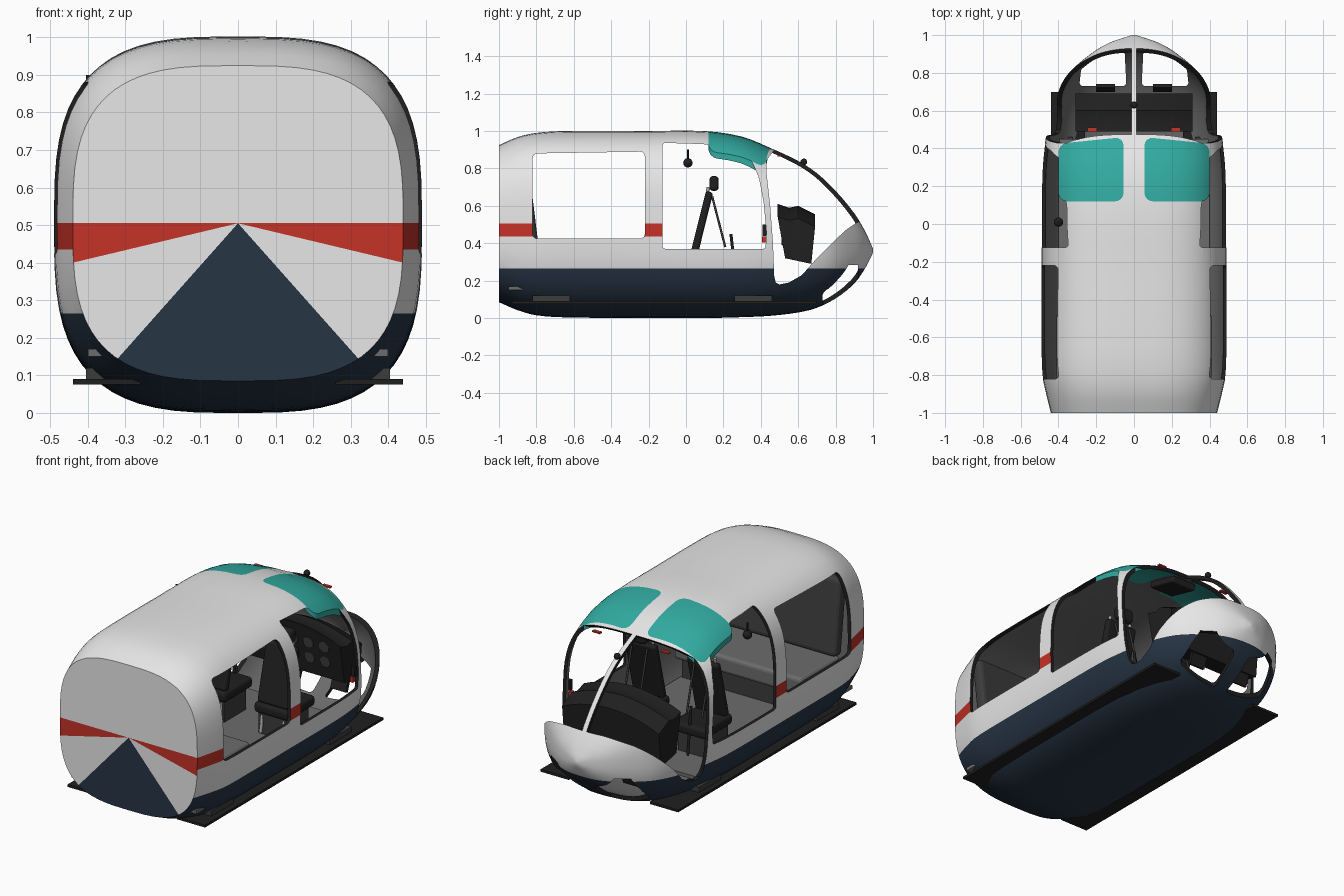
import bpy, bmesh
from math import cos, sin, pi, radians, atan2
from mathutils import Vector, Matrix

cube = bpy.data.objects.get("Cube")
if cube:
    bpy.data.objects.remove(cube)

COLOURS = {"white": (.8, .8, .8), "navy": (.02, .035, .06), "red": (.56, .032, .02),
           "teal": (.032, .41, .36), "black": (.014, .014, .014),
           "dark_grey": (.045, .045, .045), "interior_grey": (.15, .15, .15),
           "metal": (.4, .4, .4)}
NAMES = list(COLOURS)
MATS = []
for name, rgb in COLOURS.items():
    m = bpy.data.materials.new(name)
    m.use_nodes = True
    m.diffuse_color = (*rgb, 1)
    m.node_tree.nodes["Principled BSDF"].inputs["Base Color"].default_value = (*rgb, 1)
    MATS.append(m)


def finish(bm, name, colour=None):
    """Turn a bmesh into an object; all objects share one slot list."""
    if colour:
        for f in bm.faces:
            f.material_index = NAMES.index(colour)
    me = bpy.data.meshes.new(name)
    bm.to_mesh(me)
    bm.free()
    for m in MATS:
        me.materials.append(m)
    ob = bpy.data.objects.new(name, me)
    bpy.context.collection.objects.link(ob)
    return ob


def activate(ob):
    bpy.ops.object.select_all(action='DESELECT')
    ob.select_set(True)
    bpy.context.view_layer.objects.active = ob


def smooth(ob, angle=32):
    activate(ob)
    bpy.ops.object.shade_smooth_by_angle(angle=radians(angle))


def boolean(ob, cutter, operation='DIFFERENCE'):
    activate(ob)
    mod = ob.modifiers.new("cut", 'BOOLEAN')
    mod.operation, mod.solver, mod.object = operation, 'EXACT', cutter
    bpy.ops.object.modifier_apply(modifier=mod.name)
    bpy.data.objects.remove(cutter)


def prism(name, pts, a, b, axis='X', r=0, colour="black"):
    """Extrude an outline along an axis, rounding its corners."""
    place = (lambda u, v: (a, u, v)) if axis == 'X' else (lambda u, v: (u, v, a))
    move = Vector((b - a, 0, 0) if axis == 'X' else (0, 0, b - a))
    bm = bmesh.new()
    face = bm.faces.new([bm.verts.new(place(u, v)) for u, v in pts])
    ext = bmesh.ops.extrude_face_region(bm, geom=[face])["geom"]
    bmesh.ops.translate(bm, vec=move, verts=[g for g in ext if isinstance(g, bmesh.types.BMVert)])
    if r:
        sides = [e for e in bm.edges
                 if abs((e.verts[0].co - e.verts[1].co).normalized().dot(move.normalized())) > .99]
        bmesh.ops.bevel(bm, geom=sides, offset=r, segments=4, profile=.5, affect='EDGES', clamp_overlap=True)
    bmesh.ops.recalc_face_normals(bm, faces=bm.faces[:])
    return finish(bm, name, colour)


def box(name, centre, size, colour, tilt=0, r=0):
    bm = bmesh.new()
    bmesh.ops.create_cube(bm, size=1)
    bmesh.ops.scale(bm, vec=size, verts=bm.verts)
    if r:
        bmesh.ops.bevel(bm, geom=bm.edges[:], offset=r, segments=3, profile=.5, affect='EDGES')
    bmesh.ops.transform(bm, matrix=Matrix.Translation(centre) @ Matrix.Rotation(radians(tilt), 4, 'X'), verts=bm.verts)
    return finish(bm, name, colour)


def rod(name, a, b, radius, colour, sides=10):
    a, b = Vector(a), Vector(b)
    bm = bmesh.new()
    bmesh.ops.create_cone(bm, cap_ends=True, segments=sides, radius1=radius, radius2=radius, depth=(b - a).length)
    rot = (b - a).to_track_quat('Z', 'Y').to_matrix().to_4x4()
    bmesh.ops.transform(bm, matrix=Matrix.Translation((a + b) / 2) @ rot, verts=bm.verts)
    ob = finish(bm, name, colour)
    smooth(ob, 40)


def ball(name, centre, radius, colour):
    bm = bmesh.new()
    bmesh.ops.create_uvsphere(bm, u_segments=14, v_segments=8, radius=radius)
    bmesh.ops.translate(bm, vec=centre, verts=bm.verts)
    smooth(finish(bm, name, colour), 60)


# Hull stations: y, half width, top, bottom, height of widest point
STATIONS = [(-1, .44, .925, .085, .505), (-.9, .465, .968, .042, .505), (-.8, .485, .99, .015, .505),
            (-.65, .49, 1, .004, .505), (-.2, .49, 1, 0, .505), (.1, .49, 1, 0, .5),
            (.3, .485, .97, .005, .49), (.45, .468, .91, .012, .47), (.6, .437, .84, .03, .44),
            (.7, .405, .775, .055, .42), (.8, .345, .68, .105, .4), (.9, .23, .56, .185, .385),
            (.96, .13, .46, .27, .37), (1, .01, .37, .35, .36)]
SEG = 64


def smooth_rows(rows, steps=3):
    out = []
    for i in range(len(rows) - 1):
        p = [Vector(rows[min(max(i + k, 0), len(rows) - 1)]) for k in (-1, 0, 1, 2)]
        m1 = (p[2] - p[0]) * ((p[2][0] - p[1][0]) / (p[2][0] - p[0][0]))
        m2 = (p[3] - p[1]) * ((p[2][0] - p[1][0]) / (p[3][0] - p[1][0]))
        for s in range(steps):
            t = s / steps
            out.append(p[1] * (2*t**3 - 3*t*t + 1) + m1 * (t**3 - 2*t*t + t)
                       + p[2] * (3*t*t - 2*t**3) + m2 * (t**3 - t*t))
    return out + [Vector(rows[-1])]


def hull_mesh(inset):
    bm = bmesh.new()
    rings = []
    for y, w, top, low, mid in smooth_rows(STATIONS):
        w = max(w - inset, .004)
        up, down = max(top - inset - mid, .004), max(mid - low - inset, .004)
        n = 3.1 - .6 * min(max((y - .3) / .6, 0), 1)
        ring = []
        for k in range(SEG):
            c, s = cos(2 * pi * k / SEG), sin(2 * pi * k / SEG)
            px, pz = abs(c) ** (2 / n), abs(s) ** (2 / n)
            ring.append(bm.verts.new((w * px * (1 if c > 0 else -1), y * (1 - inset),
                                      mid + (up * pz if s > 0 else -down * pz))))
        rings.append(ring)
    for a, b in zip(rings, rings[1:]):
        for k in range(SEG):
            j = (k + 1) % SEG
            bm.faces.new((a[k], a[j], b[j], b[k]))
    bm.faces.new(rings[0])
    bm.faces.new(rings[-1])
    bmesh.ops.recalc_face_normals(bm, faces=bm.faces[:])
    return bm


def split(bm, faces, point, normal):
    geom = list({g for f in faces for g in (*f.verts, *f.edges, f)})
    bmesh.ops.bisect_plane(bm, geom=geom, dist=1e-5, plane_co=point, plane_no=normal)


# Painted hull: navy belly, red band, fan-shaped rear bulkhead
bm = hull_mesh(0)
on_cap = lambda f: f.calc_center_median().y < -.999
hub = Vector((0, -1, .505))
for z in (.265, .435, .505):
    split(bm, [f for f in bm.faces if not on_cap(f)], (0, 0, z), (0, 0, 1))
for x, z in ((.44, 0), (.44, -.105), (-.44, -.105), (.32, -.36), (-.32, -.36)):
    split(bm, [f for f in bm.faces if on_cap(f)], hub, (-z, 0, x))
for f in bm.faces:
    c = f.calc_center_median()
    if on_cap(f):
        fall = atan2(hub.z - c.z, abs(c.x))
        colour = "white" if fall < 0 else "red" if fall < .234 else "white" if fall < .844 else "navy"
    else:
        colour = "navy" if c.z < .265 else "red" if .435 < c.z < .505 and c.y < -.12 else "white"
    f.material_index = NAMES.index(colour)
hull = finish(bm, "cabin_shell")
boolean(hull, finish(hull_mesh(.018), "hollow", "interior_grey"))

# Roof skylights, set flush in the shell
for side in (1, -1):
    outline = [(side * x, y) for x, y in ((.055, .12), (.4, .12), (.4, .425), (.055, .46))]
    panel = hull.copy()
    panel.data = hull.data.copy()
    panel.name = "roof_skylight"
    bpy.context.collection.objects.link(panel)
    boolean(panel, prism("cutter", outline, .6, 1.2, 'Z', .045), 'INTERSECT')
    for p in panel.data.polygons:
        p.material_index = NAMES.index("teal")
    smooth(panel)
    boolean(hull, prism("cutter", outline, .6, 1.2, 'Z', .045))

# Side windows, doors, windscreen halves and chin windows
WINDOW = [(-.82, .425), (-.22, .425), (-.22, .89), (-.82, .88)]
DOOR = [(-.125, .37), (.425, .37), (.43, .46), (.415, .62), (.39, .75), (.345, .855), (.25, .89), (.1, .93), (-.125, .937)]
SCREEN = [(.472, .22), (.465, .4), (.45, .6), (.43, .78), (.43, .84), (.45, .87), (.475, .9), (.5, 1.1), (1.2, 1.1),
          (1.2, .52), (.92, .515), (.86, .475), (.8, .42), (.7, .32), (.62, .23), (.55, .19), (.5, .18), (.48, .19)]
CHIN = [(.04, .73), (.29, .73), (.28, .82), (.23, .92), (.05, .92)]
boolean(hull, prism("cutter", WINDOW, -1, 1, r=.025))
boolean(hull, prism("cutter", DOOR, -1, 1, r=.015))
for side in (1, -1):
    boolean(hull, prism("cutter", SCREEN, side * .014, side))
    boolean(hull, prism("cutter", [(side * x, y) for x, y in CHIN], -.2, .285, 'Z', .02))
smooth(hull)

# Cabin floor and rear bench
box("cabin_floor", (0, -.25, .16), (.8, 1.4, .02), "interior_grey")
box("bench_cushion", (0, -.65, .34), (.82, .36, .1), "interior_grey", r=.02)
box("bench_base", (0, -.67, .23), (.78, .3, .13), "dark_grey")
box("bench_back", (0, -.85, .6), (.8, .07, .44), "dark_grey", tilt=7, r=.025)

for side in (1, -1):
    # Step planks with brackets
    box("step_plank", (side * .35, -.115, .083), (.18, 1.63, .014), "black")
    for y in (-.72, .36):
        box("step_bracket", (side * .365, y, .105), (.08, .2, .03), "dark_grey")

    # Front seats
    x = side * .2
    box("seat_cushion", (x, .14, .32), (.22, .26, .06), "black", r=.02)
    box("seat_box", (x, .13, .23), (.18, .2, .12), "dark_grey")
    box("seat_back", (x, .085, .51), (.2, .04, .34), "black", tilt=-14, r=.015)
    box("headrest", (x, .15, .72), (.11, .05, .08), "black", r=.02)
    for dx in (-.07, .07):
        rod("seat_tube", (x + dx, .02, .18), (x + dx, .12, .7), .009, "metal")
        rod("harness_strap", (x + dx * .7, .14, .65), (x + dx * .7, .21, .38), .006, "dark_grey")
    rod("control_stick", (x, .27, .18), (x, .24, .45), .008, "black")
    box("foot_pedal", (side * .15, .72, .2), (.1, .02, .07), "black", tilt=-20)
    box("warning_handle", (side * .22, .5, .868), (.05, .02, .008), "red")

# Instrument panel: arched hood lofted across the cabin
HOOD = [(.53, .32), (.49, .61), (.55, .59), (.6, .6), (.69, .555), (.67, .29)]
bm = bmesh.new()
rows = []
for i in range(13):
    x = -.31 + .62 * i / 12
    rows.append([bm.verts.new((x, y, z - (.7 * x * x if z > .4 else 0))) for y, z in HOOD])
for a, b in zip(rows, rows[1:]):
    for k in range(len(HOOD)):
        j = (k + 1) % len(HOOD)
        bm.faces.new((a[k], a[j], b[j], b[k]))
bm.faces.new(rows[0])
bm.faces.new(rows[-1])
bmesh.ops.recalc_face_normals(bm, faces=bm.faces[:])
smooth(finish(bm, "instrument_panel", "black"))
for i in range(-2, 3):
    for z in (.42, .51):
        y = .53 - (z - .32) * .138
        rod("gauge", (i * .1, y + .01, z), (i * .1, y - .006, z - .001), .032, "dark_grey", 16)

# Overhead console, post fitting, hanging headset and door tags
box("overhead_console", (0, .33, .9), (.16, .2, .04), "black", tilt=-14, r=.01)
ball("post_fitting", (0, .63, .835), .018, "black")
ball("headset", (-.4, .01, .83), .025, "black")
rod("headset_hook", (-.4, .01, .83), (-.4, .01, .9), .005, "black")
for side in (1, -1):
    box("door_latch", (side * .45, .42, .47), (.02, .02, .06), "black")
    box("door_tag", (side * .44, .42, .42), (.02, .025, .03), "red")
